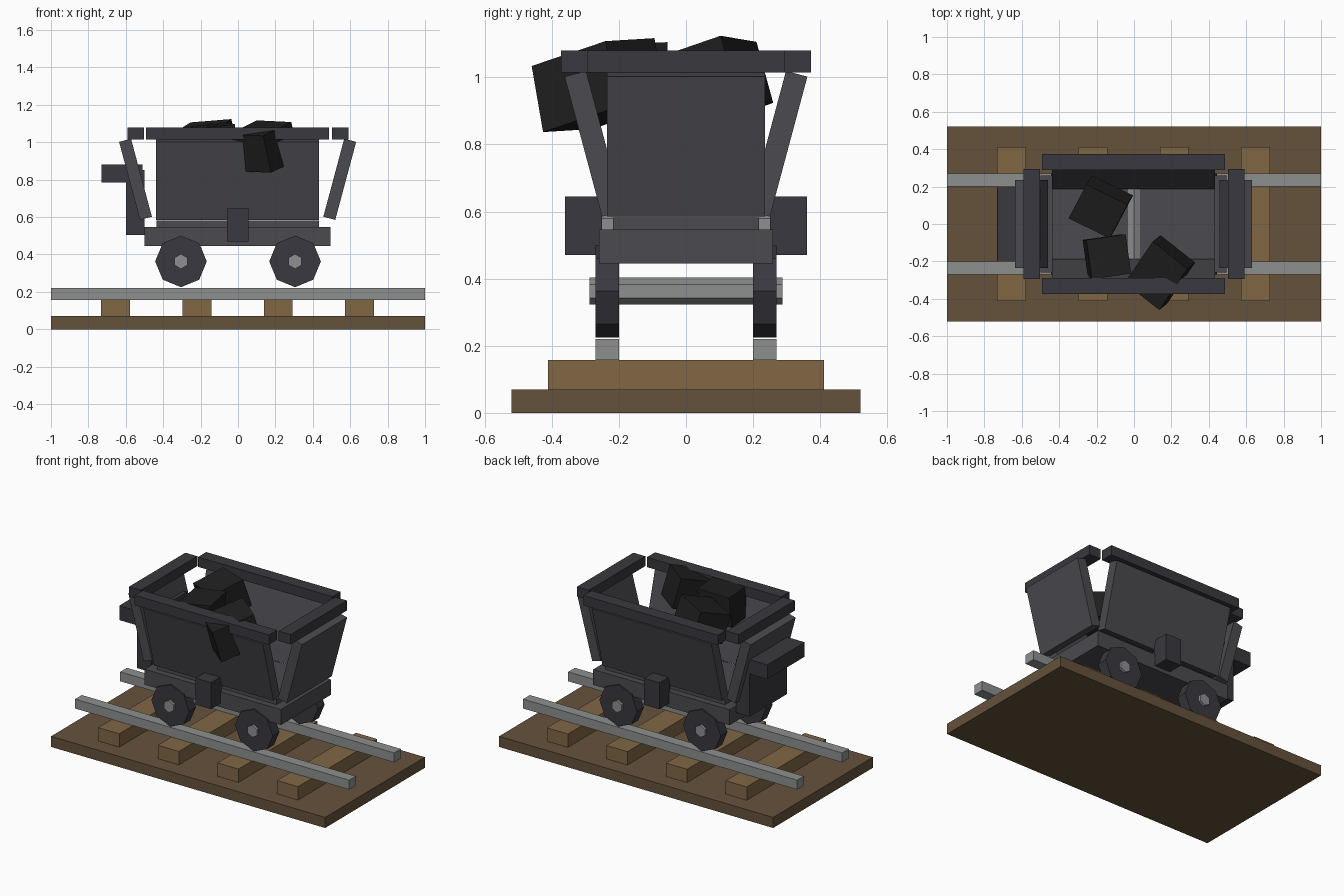
import bpy
from math import radians
from mathutils import Matrix, Vector

if "Cube" in bpy.data.objects:
    bpy.data.objects.remove(bpy.data.objects["Cube"])


def material(name, r, g, b):
    m = bpy.data.materials.new(name)
    m.diffuse_color = (r, g, b, 1)
    m.use_nodes = True
    m.node_tree.nodes["Principled BSDF"].inputs["Base Color"].default_value = m.diffuse_color
    return m


DIRT = material("dirt", 0.13, 0.085, 0.045)
WOOD = material("wood", 0.22, 0.135, 0.06)
STEEL = material("steel", 0.27, 0.28, 0.28)
BODY = material("body_grey", 0.07, 0.07, 0.08)
TRIM = material("trim_grey", 0.04, 0.04, 0.05)
COAL = material("coal", 0.014, 0.014, 0.014)


def cube(name, matrix, mat):
    bpy.ops.mesh.primitive_cube_add(size=1)
    o = bpy.context.object
    o.name = name
    o.data.transform(matrix)
    o.data.materials.append(mat)
    return o


def box(name, x, y, z, mat):
    """Box from (min, max) ranges on each axis."""
    c = Vector([(r[0] + r[1]) / 2 for r in (x, y, z)])
    s = [r[1] - r[0] for r in (x, y, z)]
    return cube(name, Matrix.Translation(c) @ Matrix.Diagonal((*s, 1)), mat)


def panel(name, centre, size, axis, angle, mat):
    """Tilted slab."""
    return cube(name, Matrix.Translation(centre) @ Matrix.Rotation(radians(angle), 4, axis)
                @ Matrix.Diagonal((*size, 1)), mat)


def rod(name, sides, radius, x, y0, y1, z, mat):
    """Low-poly cylinder along y, one corner pointing up."""
    bpy.ops.mesh.primitive_cylinder_add(vertices=sides, radius=radius, depth=y1 - y0,
                                        location=(x, (y0 + y1) / 2, z),
                                        rotation=(radians(90), 0, 0))
    o = bpy.context.object
    o.name = name
    o.data.materials.append(mat)


def chunk(name, corner, a, b, c):
    """Block from one corner and its three edge vectors."""
    a, b, c = Vector(a), Vector(b), Vector(c)
    if a.cross(b).dot(c) < 0:  # keep normals outward
        a, b = b, a
    m = Matrix((a, b, c)).transposed().to_4x4()
    m.translation = Vector(corner) + (a + b + c) / 2
    cube(name, m, COAL)


def span(s, lo, hi):
    return (s * lo, s * hi) if s > 0 else (s * hi, s * lo)


# Track
box("ground_slab", (-1, 1), (-.52, .52), (0, .07), DIRT)
for i, x in enumerate((-.655, -.22, .215, .65)):
    box(f"sleeper_{i}", (x - .077, x + .077), (-.412, .412), (.07, .158), WOOD)
for s in (-1, 1):
    box("rail", (-1, 1), span(s, .2, .27), (.158, .22), STEEL)

# Running gear
for x in (-.305, .305):
    rod("axle", 6, .04, x, -.287, .287, .363, STEEL)
    for s in (-1, 1):
        rod("wheel", 8, .138, x, *span(s, .2, .27), .363, TRIM)

# Chassis, tub floor and tipping pivot
box("chassis", (-.5, .495), (-.26, .26), (.445, .547), BODY)
box("tub_floor", (-.437, .434), (-.218, .218), (.547, .583), BODY)
rod("pivot_rod", 6, .045, 0, -.3, .3, .557, STEEL)

# Flared tub walls, rims and pivot blocks
for s in (-1, 1):
    panel("side_wall", (-.002, s * .274, .802), (.872, .066, .432), 'X', -15 * s, BODY)
    panel("end_wall", (s * .546 - .002, 0, .802), (.066, .47, .432), 'Y', 15 * s, BODY)
    box("side_rim", (-.493, .487), span(s, .288, .373), (1.015, 1.08), TRIM)
    box("end_rim", span(s, .503, .59), (-.294, .294), (1.015, 1.08), TRIM)
    box("pivot_block", (-.058, .055), span(s, .25, .36), (.47, .645), TRIM)

# Buffer at the left end
box("buffer_post", (-.6, -.5), (-.195, .195), (.503, .853), TRIM)
box("buffer_bar", (-.73, -.51), (-.195, .195), (.785, .88), TRIM)

# Coal load
chunk("coal_rear", (-.035, .103, 1.124), (-.22, .107, -.018), (-.095, -.18, -.062), (.03, .05, -.182))
chunk("coal_middle", (-.255, -.085, 1.085), (.21, .03, .02), (.03, -.21, -.01), (-.02, 0, -.19))
chunk("coal_front", (.285, -.24, 1.108), (-.15, -.22, -.074), (-.185, .146, .009), (.042, .034, -.197))
